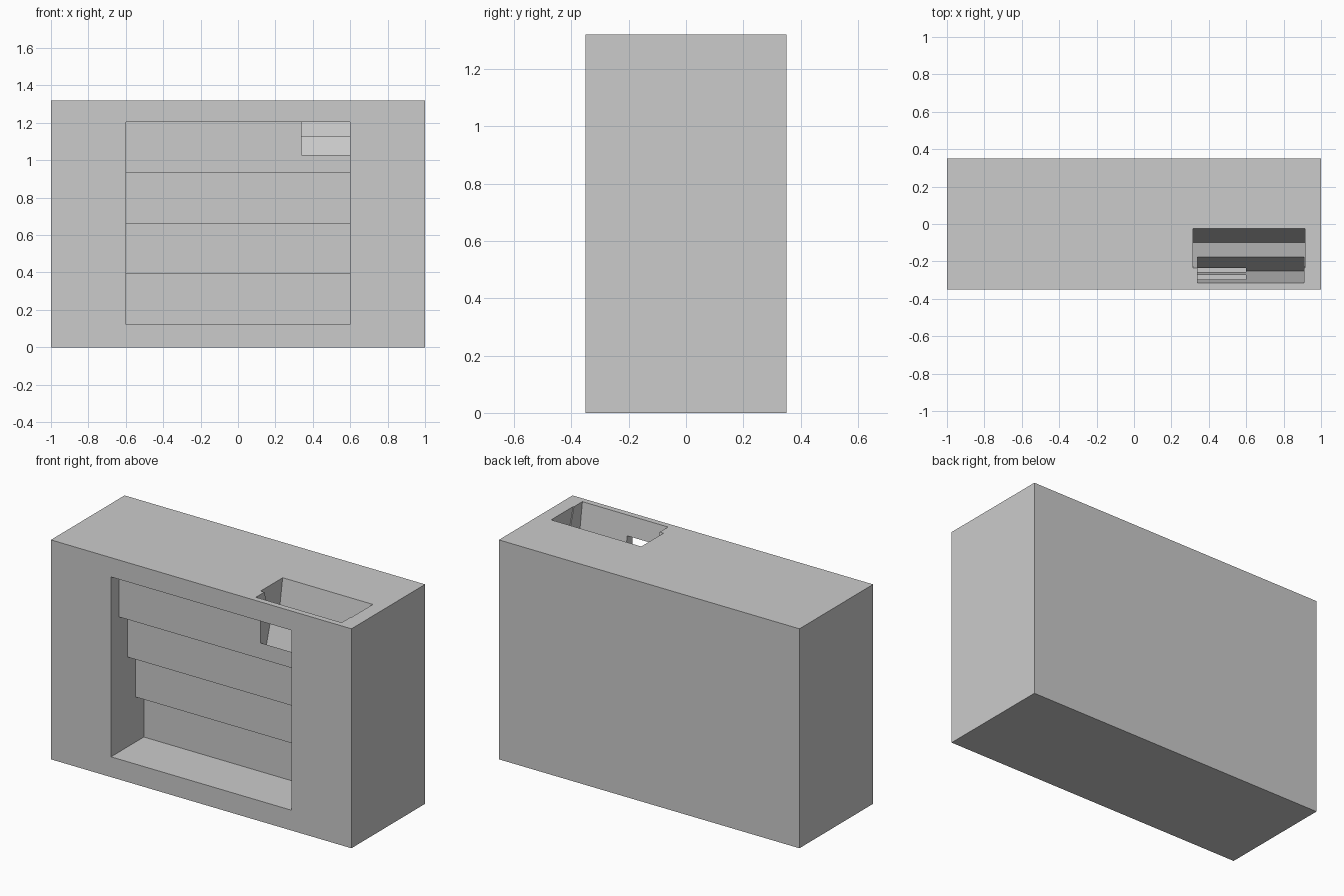
import bpy, bmesh

if "Cube" in bpy.data.objects:
    bpy.data.objects.remove(bpy.data.objects["Cube"])

W, D, H = 2.0, 0.70, 1.32


def prism(name, profile, x0, x1):
    """Extrude a closed (y, z) profile along x."""
    bm = bmesh.new()
    face = bm.faces.new([bm.verts.new((x0, y, z)) for y, z in profile])
    ext = bmesh.ops.extrude_face_region(bm, geom=[face])
    moved = [g for g in ext["geom"] if isinstance(g, bmesh.types.BMVert)]
    bmesh.ops.translate(bm, verts=moved, vec=(x1 - x0, 0, 0))
    bmesh.ops.recalc_face_normals(bm, faces=bm.faces)
    mesh = bpy.data.meshes.new(name)
    bm.to_mesh(mesh)
    bm.free()
    obj = bpy.data.objects.new(name, mesh)
    bpy.context.collection.objects.link(obj)
    return obj


def wedge(name, front, back, tip, tip_z, x0, x1):
    """V-shaped pocket cutter; walls carry on above the top surface."""
    k = 1 + 0.1 / (H - tip_z)
    up = lambda y: (tip + (y - tip) * k, H + 0.1)
    return prism(name, [up(front), (tip, tip_z), up(back)], x0, x1)


# Solid block
body = prism("body", [(-D/2, 0), (D/2, 0), (D/2, H), (-D/2, H)], -W/2, W/2)

# Front recess: four steps, each one deeper going down
base, rise, run = 0.122, 0.2705, 0.078
stairs = [(-D/2 - 0.1, base)]
for i in range(4):
    y = -D/2 + run * (4 - i)
    stairs += [(y, base + rise * i), (y, base + rise * (i + 1))]
stairs.append((-D/2 - 0.1, base + rise * 4))

# Stepped recess and two overlapping V pockets in the top
cutters = [
    prism("recess_cutter", stairs, -0.6, 0.6),
    wedge("rear_pocket_cutter", -0.235, -0.025, -0.10, 0.88, 0.315, 0.915),
    wedge("front_pocket_cutter", -0.315, -0.118, -0.25, 0.88, 0.34, 0.91),
]

bpy.context.view_layer.objects.active = body
for c in cutters:
    c.hide_render = True
    mod = body.modifiers.new(c.name, "BOOLEAN")
    mod.operation = "DIFFERENCE"
    mod.solver = "EXACT"
    mod.object = c
    bpy.ops.object.modifier_apply(modifier=mod.name)
for c in cutters:
    bpy.data.objects.remove(c)
